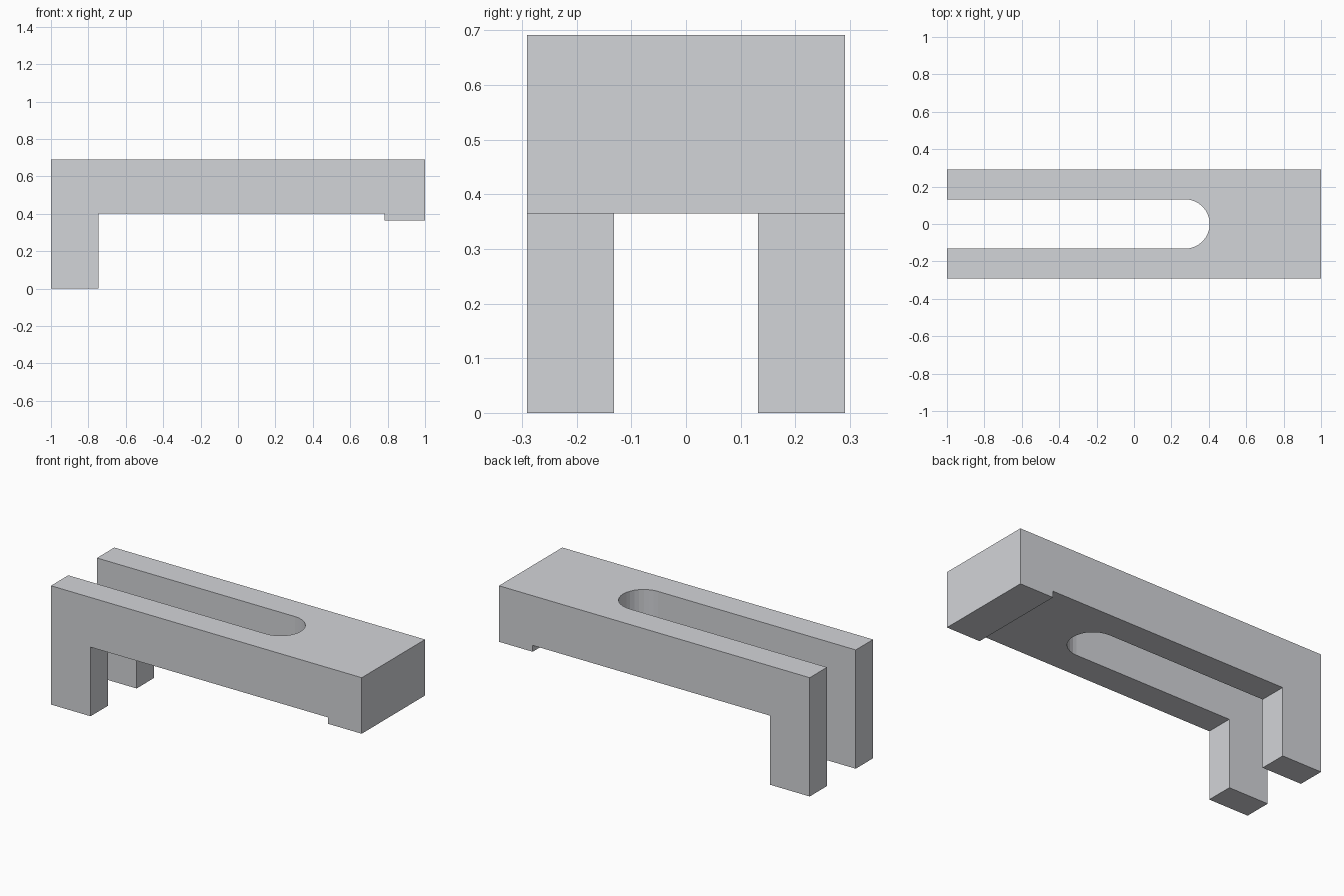
import bpy
import bmesh
import math

cube = bpy.data.objects.get("Cube")
if cube:
    bpy.data.objects.remove(cube, do_unlink=True)

HALF_DEPTH = 0.291
SLOT_RADIUS = 0.132
SLOT_CENTRE = 0.273
HEIGHT = 0.691

steel = bpy.data.materials.new("light steel grey")
steel.use_nodes = True
colour = (0.65, 0.66, 0.69, 1)
steel.diffuse_color = colour
steel.node_tree.nodes["Principled BSDF"].inputs["Base Color"].default_value = colour


def extrude_profile(name, points, direction):
    """Make a closed, flat-shaded solid by sweeping an outline along a direction."""
    bm = bmesh.new()
    face = bm.faces.new([bm.verts.new(p) for p in points])
    swept = bmesh.ops.extrude_face_region(bm, geom=[face])["geom"]
    moved = [v for v in swept if isinstance(v, bmesh.types.BMVert)]
    bmesh.ops.translate(bm, vec=direction, verts=moved)
    bmesh.ops.recalc_face_normals(bm, faces=bm.faces)
    mesh = bpy.data.meshes.new(name)
    bm.to_mesh(mesh)
    bm.free()
    mesh.materials.append(steel)
    obj = bpy.data.objects.new(name, mesh)
    bpy.context.collection.objects.link(obj)
    return obj


# Clamp body: side outline with tall leg, raised underside and low toe
outline = [(-1, 0), (-0.745, 0), (-0.745, 0.402), (0.783, 0.402),
           (0.783, 0.365), (1, 0.365), (1, HEIGHT), (-1, HEIGHT)]
clamp = extrude_profile("clamp_body",
                        [(x, -HALF_DEPTH, z) for x, z in outline],
                        (0, 2 * HALF_DEPTH, 0))

# Open-ended slot with a faceted round inner end
STEPS = 16
angles = [math.pi * (i / STEPS - 0.5) for i in range(STEPS + 1)]
slot = [(SLOT_CENTRE + SLOT_RADIUS * math.cos(a), SLOT_RADIUS * math.sin(a), -0.1)
        for a in angles]
slot += [(-1.1, SLOT_RADIUS, -0.1), (-1.1, -SLOT_RADIUS, -0.1)]
cutter = extrude_profile("slot_cutter", slot, (0, 0, HEIGHT + 0.2))
cutter.hide_render = True

cut = clamp.modifiers.new("slot", 'BOOLEAN')
cut.operation = 'DIFFERENCE'
cut.solver = 'EXACT'
cut.object = cutter

# Bake the cut and drop the cutter
bpy.ops.object.select_all(action='DESELECT')
clamp.select_set(True)
bpy.context.view_layer.objects.active = clamp
bpy.ops.object.modifier_apply(modifier=cut.name)
bpy.data.objects.remove(cutter, do_unlink=True)
